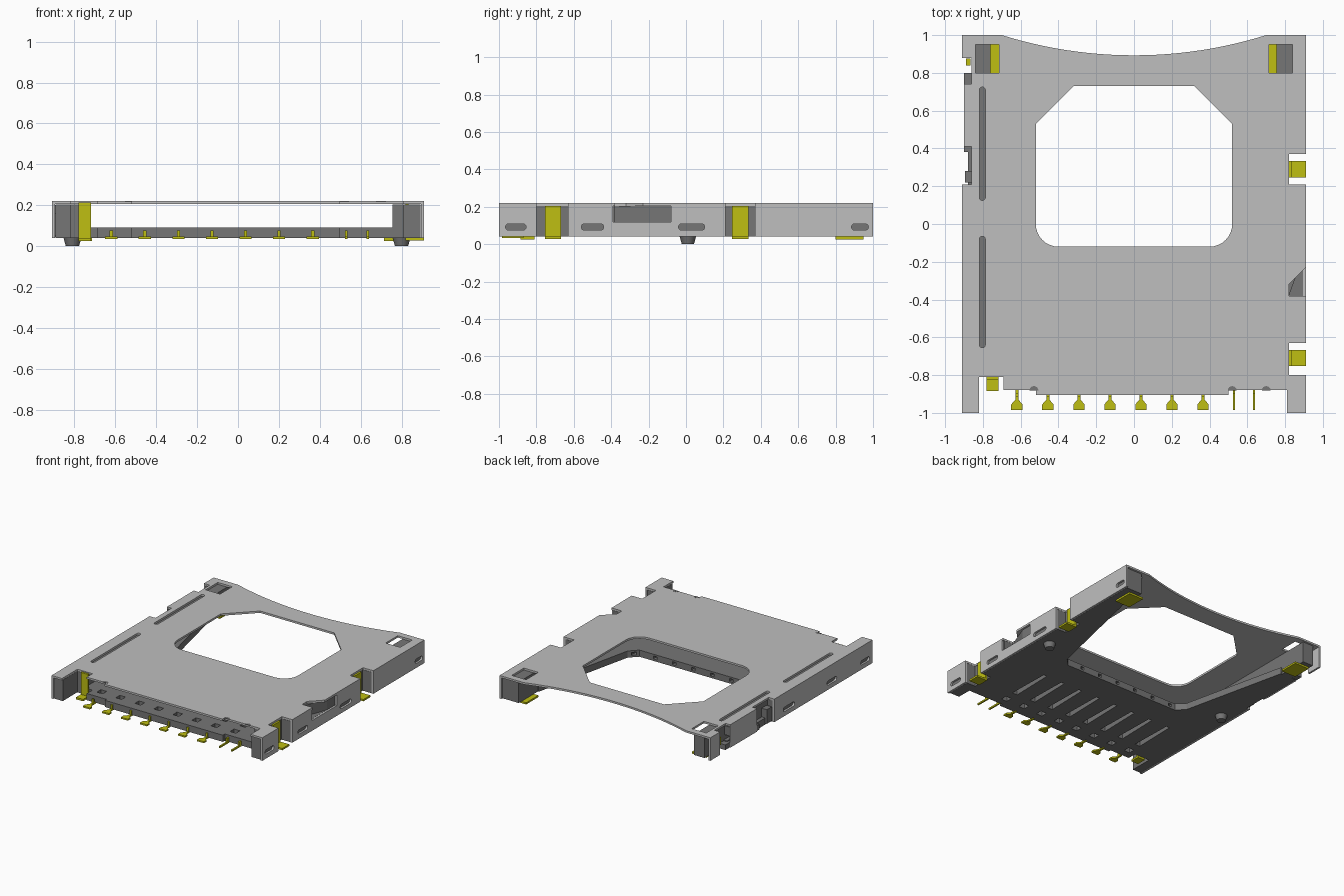
import bpy, bmesh, math

if "Cube" in bpy.data.objects:
    bpy.data.objects.remove(bpy.data.objects["Cube"])


def material(name, rgb):
    m = bpy.data.materials.new(name)
    m.use_nodes = True
    m.diffuse_color = (*rgb, 1)
    m.node_tree.nodes["Principled BSDF"].inputs["Base Color"].default_value = (*rgb, 1)
    return m


STEEL = material("light grey steel", (0.52, 0.52, 0.52))
PLASTIC = material("dark grey plastic", (0.18, 0.18, 0.18))
GOLD = material("yellow gold", (0.52, 0.52, 0.006))


def prism(name, pts, lo, hi, mat, axis="z"):
    """Extrude a closed outline along z (plan outline) or x (y-z outline)."""
    bm = bmesh.new()
    place = (lambda p, h: (p[0], p[1], h)) if axis == "z" else (lambda p, h: (h, p[0], p[1]))
    face = bm.faces.new([bm.verts.new(place(p, lo)) for p in pts])
    top = bmesh.ops.extrude_face_region(bm, geom=[face])
    for v in top["geom"]:
        if isinstance(v, bmesh.types.BMVert):
            v.co["xyz".index(axis)] = hi
    bmesh.ops.recalc_face_normals(bm, faces=bm.faces)
    me = bpy.data.meshes.new(name)
    bm.to_mesh(me)
    bm.free()
    me.materials.append(mat)
    ob = bpy.data.objects.new(name, me)
    bpy.context.scene.collection.objects.link(ob)
    return ob


def rect(a0, a1, b0, b1):
    return [(a0, b0), (a1, b0), (a1, b1), (a0, b1)]


def box(name, x0, x1, y0, y1, z0, z1, mat):
    return prism(name, rect(x0, x1, y0, y1), z0, z1, mat)


def arc(cx, cy, r, a0, a1, n=8):
    steps = [math.radians(a0 + (a1 - a0) * i / n) for i in range(n + 1)]
    return [(cx + r * math.cos(a), cy + r * math.sin(a)) for a in steps]


def capsule(c, d, half, r, along=0):
    """Rounded slot outline centred on (c, d), long in the first or second axis."""
    s = half - r
    if along == 0:
        return arc(c + s, d, r, -90, 90) + arc(c - s, d, r, 90, 270)
    return arc(c, d + s, r, 0, 180) + arc(c, d - s, r, 180, 360)


def cut(ob, cutters):
    for c in cutters:
        c.hide_render = True
        mod = ob.modifiers.new("cut", "BOOLEAN")
        mod.operation, mod.solver, mod.object = "DIFFERENCE", "EXACT", c
        bpy.context.view_layer.objects.active = ob
        bpy.ops.object.modifier_apply(modifier=mod.name)
        bpy.data.objects.remove(c)


# Steel cover: plan outline with notches and a curved card entry, then hollowed
R = 2.34
entry = arc(0, 0.893 + R, R, -72.6, -107.4, 24)
outline = [(-.91, -1), (-.82, -1), (-.82, -.81), (-.69, -.81), (-.69, -.88), (-.52, -.88),
           (-.52, -.905), (.5, -.905), (.5, -.88), (.81, -.88), (.81, -1), (.91, -1)]
for y0, y1 in ((-.8, -.63), (.21, .37)):
    outline += [(.91, y0), (.82, y0), (.82, y1), (.91, y1)]
outline += [(.91, 1)] + entry + [(-.91, 1)]
cover = prism("cover", outline, .04, .22, STEEL)
window = ([(-.32, .73), (-.52, .53)] + arc(-.4, 0, .12, 180, 270)
          + arc(.4, 0, .12, 270, 360) + [(.52, .53), (.32, .73)])
holes = [box("cavity", -.895, .895, -2, 2, -.5, .205, STEEL),
         prism("window_cut", window, .1, .4, STEEL),
         prism("slot_cut", capsule(-.803, .425, .3, .016, 1), .1, .4, STEEL),
         prism("slot_cut", capsule(-.803, -.36, .295, .016, 1), .1, .4, STEEL),
         prism("scoop_top", [(.82, -.38), (1, -.38), (1, -.14), (.82, -.32)], .19, .4, STEEL),
         prism("scoop_side", rect(-.39, -.08, .12, .203), .85, 1, STEEL, "x"),
         box("left_opening", -1, -.9, .21, .88, 0, .4, STEEL),
         box("left_notch", -1, -.86, .74, .88, 0, .4, STEEL),
         box("left_notch", -1, -.86, .21, .41, 0, .4, STEEL)]
for s in (-1, 1):
    holes.append(box("tab_cut", *sorted((s * .715, s * .84)), .8, .95, .1, .4, STEEL))
for y, half in ((-.91, .055), (-.5, .06), (.03, .07), (.93, .045)):
    for s in (-1, 1):
        if s > 0 or y < .9:
            holes.append(prism("side_slot_cut", capsule(y, .092, half, .017),
                               *sorted((s * .8, s * 1)), STEEL, "x"))
cut(cover, holes)

# Plastic floor with tapering arms either side of the window
floor_pts = [(-.88, -.81), (-.69, -.81), (-.69, -.88), (-.52, -.88), (-.52, -.9), (.5, -.9),
             (.5, -.875), (.8, -.875), (.8, .75), (.748, .75), (.56, -.08), (.5, -.14),
             (-.5, -.14), (-.56, -.08), (-.748, .75), (-.88, .75)]
floor = prism("floor", floor_pts, .04, .092, PLASTIC)
contact_x = [-.62 + .1642 * i for i in range(7)]
pin_x = [.53, .635]
floor_cuts = []
for x in contact_x + [.53]:
    floor_cuts.append(prism("contact_slot", [(x - .022, -.7), (x + .022, -.7),
                                             (x + .014, -.36), (x - .014, -.36)], 0, .2, PLASTIC))
    floor_cuts.append(box("contact_hole", x - .025, x + .025, -.82, -.77, 0, .2, PLASTIC))
    floor_cuts.append(box("edge_hole", x - .015, x + .015, -.17, -.1, .055, .078, PLASTIC))
cut(floor, floor_cuts)

# Plastic side walls
right = [(.755, -.875), (.81, -.875), (.81, -.99), (.894, -.99)]
for y0, y1 in ((-.8, -.63), (.21, .37)):
    right += [(.894, y0), (.818, y0), (.818, y1), (.894, y1)]
right += [(.894, .985), (.755, .985)]
right_wall = prism("right_wall", right, .04, .204, PLASTIC)
cut(right_wall, [prism("scoop_cut", [(.82, -.38), (.93, -.38), (.93, -.08)], .12, .3, PLASTIC)])
prism("left_wall", [(-.894, -.99), (-.82, -.99), (-.82, -.81), (-.76, -.81), (-.76, .985),
                    (-.85, .985), (-.85, .21), (-.894, .21)], .04, .204, PLASTIC)

# Ejector slider and spring end in the open left side
box("slider", -.9, -.85, .38, .8, .045, .085, PLASTIC)
box("slider_stop", -.895, -.85, .22, .28, .05, .16, PLASTIC)
box("slider_rail", -.895, -.85, .41, .74, .13, .2, PLASTIC)
box("detect_spring", -.89, -.865, .84, .875, .1, .16, GOLD)

# Locating pegs with chamfered ends
for name, x in (("right_peg", -.81), ("left_peg", .8)):
    bpy.ops.mesh.primitive_cylinder_add(vertices=32, radius=.045, depth=.045, location=(x, .01, .0225))
    peg = bpy.context.object
    peg.name = name
    for v in peg.data.vertices:
        if v.co.z < 0:
            v.co.x *= .72
            v.co.y *= .72
    peg.data.materials.append(PLASTIC)
    bpy.ops.object.shade_smooth_by_angle()

# Arrow-shaped contacts along the front, and two thin switch pins
for i, x in enumerate(contact_x):
    foot = [(-.03, -.985), (.03, -.985), (.03, -.955), (.008, -.93), (.008, -.88),
            (-.008, -.88), (-.008, -.93), (-.03, -.955)]
    prism("contact_%d" % (i + 1), [(x + a, b) for a, b in foot], .034, .046, GOLD)
    box("contact_stem_%d" % (i + 1), x - .008, x + .008, -.912, -.895, .04, .076, GOLD)
for i, x in enumerate(pin_x):
    box("switch_pin_%d" % (i + 1), x - .006, x + .006, -.985, -.87, .034, .046, GOLD)
    box("switch_stem_%d" % (i + 1), x - .006, x + .006, -.9, -.87, .04, .076, GOLD)

# Gold solder clips: front corner, right side pair, rear pair
prism("front_clip", [(-.885, .025), (-.81, .025), (-.81, .212), (-.825, .212),
                     (-.825, .04), (-.885, .04)], -.78, -.718, GOLD, "x")
for name, y in (("side_clip_front", -.71), ("side_clip_rear", .29)):
    box(name, .82, .834, y - .043, y + .043, .03, .205, GOLD)
    box(name + "_foot", .82, .91, y - .043, y + .043, .028, .042, GOLD)
for name, s in (("left", 1), ("right", -1)):
    box(name + "_rear_pad", *sorted((s * .715, s * .84)), .8, .95, .026, .04, GOLD)

# Dimples on the front lip
for x in (-.53, .52, .7):
    prism("lip_dimple", arc(x, -.882, .024, 0, 180), .215, .221, PLASTIC)
